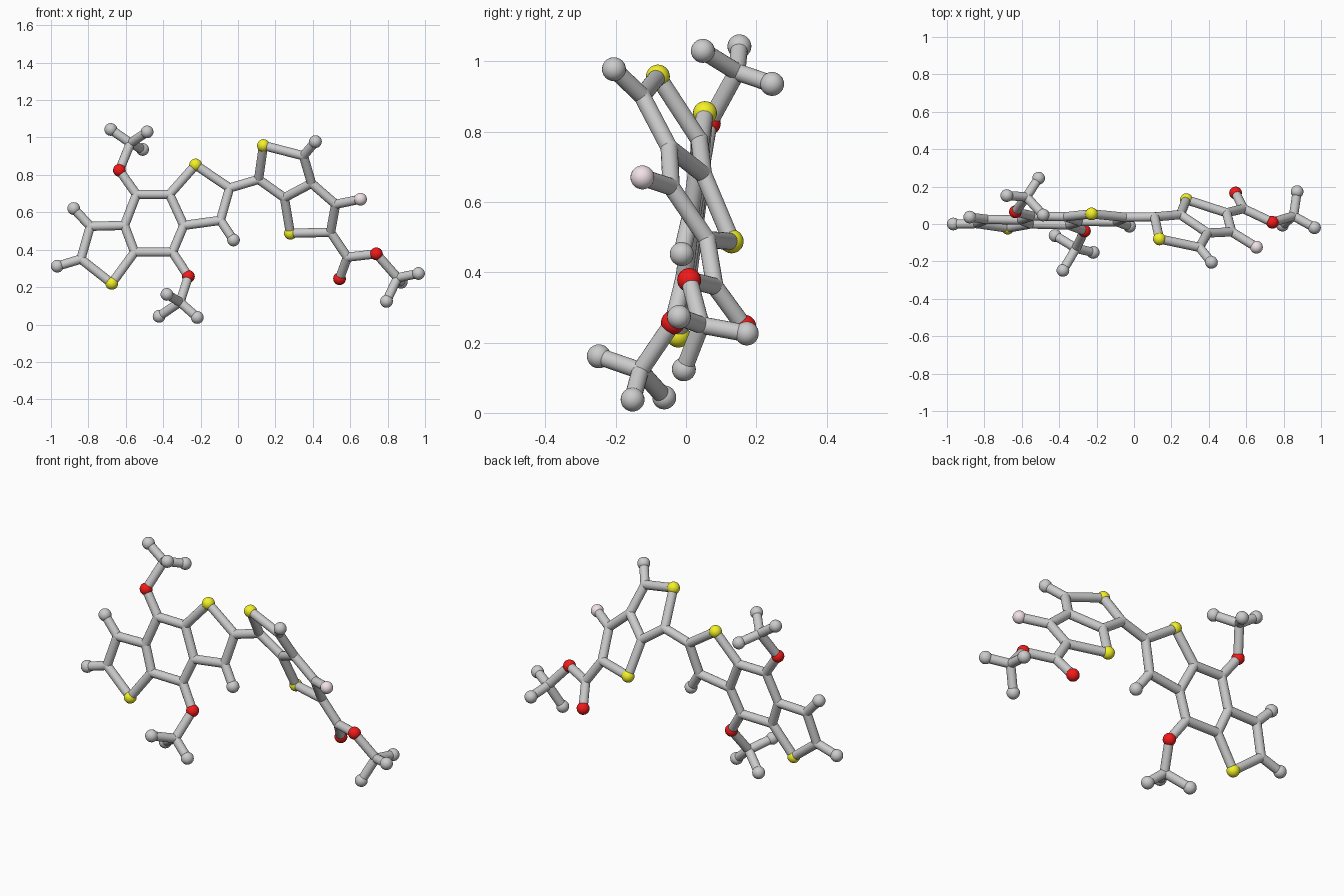
import bpy, bmesh
from mathutils import Vector, Matrix

if "Cube" in bpy.data.objects:
    bpy.data.objects.remove(bpy.data.objects["Cube"])

STICK, BALL = 0.0245, 0.034

# Joint positions, grouped by region
fused_rings = {
    'c1': (-.84, .002, .35), 'c2': (-.79, .025, .525), 'c3': (-.607, .021, .53),
    'c4': (-.553, 0, .387), 'c5': (-.543, .043, .696), 'c6': (-.366, .039, .696),
    'c7': (-.29, .013, .53), 'c8': (-.35, -.005, .387), 'c9': (-.045, .036, .73),
    'c10': (-.094, .012, .557), 's1': (-.675, -.022, .22), 's2': (-.227, .054, .853),
    'h1': (-.966, 0, .312), 'h2': (-.878, .037, .62), 'h3': (-.024, -.012, .452),
}
side_groups = {
    'o1': (-.634, .065, .824), 'c20': (-.575, .145, .97),
    'h4': (-.68, .152, 1.043), 'h5': (-.486, .048, 1.03), 'h6': (-.51, .245, .936),
    'o2': (-.265, -.037, .257), 'c21': (-.31, -.13, .12),
    'h7': (-.38, -.248, .161), 'h8': (-.422, -.062, .044), 'h9': (-.218, -.152, .038),
}
tilted_rings = {
    'c11': (.11, .038, .776), 'c12': (.35, -.125, .902), 'c13': (.393, -.048, .755),
    'c14': (.248, .05, .678), 'c15': (.495, .06, .493), 'c16': (.522, -.042, .643),
    's3': (.136, -.08, .957), 's4': (.28, .13, .488),
    'h10': (.414, -.205, .978), 'f1': (.655, -.124, .67),
}
end_group = {
    'c17': (.585, .082, .36), 'o3': (.543, .166, .245), 'o4': (.74, .009, .378),
    'c18': (.853, .043, .25), 'h11': (.965, -.02, .273),
    'h12': (.794, -.006, .124), 'h13': (.872, .173, .226),
}

joints = {k: Vector(v) for g in (fused_rings, side_groups, tilted_rings, end_group)
          for k, v in g.items()}

# Sticks: each chain links consecutive joints
parts = {
    'fused_ring_sticks': 'h1-c1-c2-c3-c4-s1-c1 c2-h2 c3-c5-c6-c7-c8-c4 c6-s2-c9-c10-c7 c10-h3',
    'upper_side_sticks': 'c5-o1-c20-h4 h5-c20-h6',
    'lower_side_sticks': 'c8-o2-c21-h7 h8-c21-h9',
    'tilted_ring_sticks': 'c9-c11-s3-c12-c13-c14-c11 c14-s4-c15-c16-c13 c12-h10 c16-f1',
    'end_group_sticks': 'c15-c17-o3 c17-o4-c18-h11 h12-c18-h13',
}


def finish(name, bm, mat=None):
    me = bpy.data.meshes.new(name)
    bm.to_mesh(me)
    bm.free()
    ob = bpy.data.objects.new(name, me)
    bpy.context.collection.objects.link(ob)
    if mat:
        me.materials.append(mat)
    bpy.ops.object.select_all(action='DESELECT')
    bpy.context.view_layer.objects.active = ob
    ob.select_set(True)
    bpy.ops.object.shade_smooth_by_angle()
    return ob


def add_ball(bm, pos, r):
    bmesh.ops.create_uvsphere(bm, u_segments=24, v_segments=16, radius=r,
                              matrix=Matrix.Translation(pos))


def add_stick(bm, a, b):
    d = b - a
    m = Matrix.Translation((a + b) / 2) @ d.to_track_quat('Z', 'Y').to_matrix().to_4x4()
    bmesh.ops.create_cone(bm, cap_ends=True, segments=20, radius1=STICK,
                          radius2=STICK, depth=d.length, matrix=m)


# Sticks with rounded corners at the bare joints
for name, chains in parts.items():
    bm = bmesh.new()
    corners = set()
    for chain in chains.split():
        keys = chain.split('-')
        corners.update(k for k in keys if k[0] == 'c')
        for a, b in zip(keys, keys[1:]):
            add_stick(bm, joints[a], joints[b])
    for k in sorted(corners):
        add_ball(bm, joints[k], STICK * 1.03)
    finish(name, bm)

# Coloured and grey end balls
colours = {'s': ('yellow', (.9, .88, .02, 1)), 'o': ('red', (.9, .01, .01, 1)),
           'f': ('pink', (.88, .76, .79, 1)), 'h': ('grey', None)}
for letter, (label, colour) in colours.items():
    mat = None
    if colour:
        mat = bpy.data.materials.new(label)
        mat.diffuse_color = colour
        mat.use_nodes = True
        mat.node_tree.nodes["Principled BSDF"].inputs["Base Color"].default_value = mat.diffuse_color
    for k, pos in joints.items():
        if k[0] == letter:
            bm = bmesh.new()
            add_ball(bm, pos, BALL)
            finish(f'{label}_ball_{k[1:]}', bm, mat)
